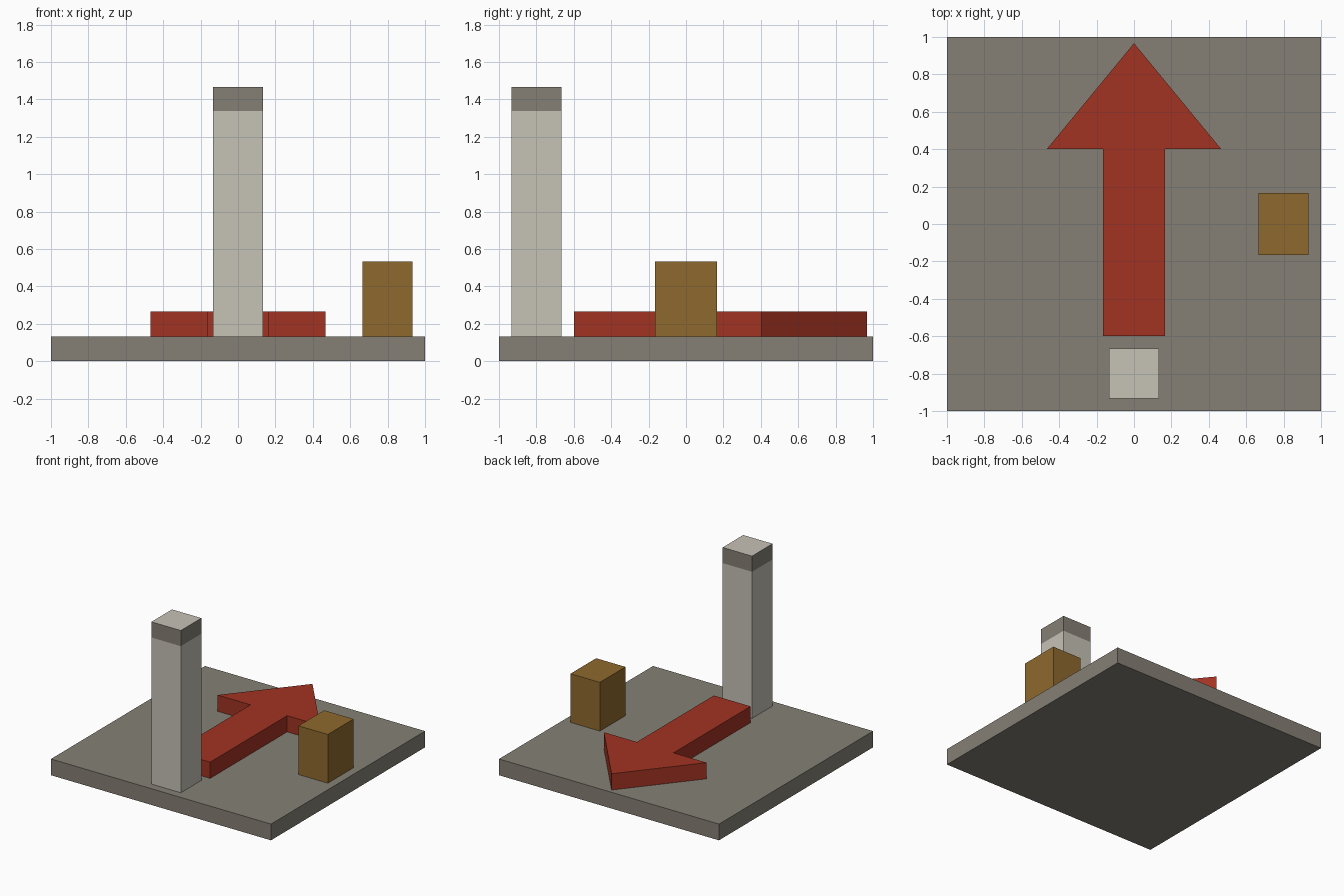
import bpy, bmesh

if "Cube" in bpy.data.objects:
    bpy.data.objects.remove(bpy.data.objects["Cube"])


def material(name, rgb):
    m = bpy.data.materials.new(name)
    m.diffuse_color = (*rgb, 1.0)
    m.use_nodes = True
    m.node_tree.nodes["Principled BSDF"].inputs["Base Color"].default_value = m.diffuse_color
    return m


STONE = material("grey_stone", (0.235, 0.216, 0.178))
PALE = material("pale_stone", (0.565, 0.539, 0.468))
RED = material("red", (0.356, 0.033, 0.016))
BROWN = material("brown", (0.275, 0.141, 0.027))


def prism(name, outline, z0, z1, *mats):
    """Extrude a counter-clockwise xy outline from z0 to z1."""
    bm = bmesh.new()
    face = bm.faces.new([bm.verts.new((x, y, z0)) for x, y in outline])
    ext = bmesh.ops.extrude_face_region(bm, geom=[face], use_keep_orig=True)
    top = [g for g in ext["geom"] if isinstance(g, bmesh.types.BMVert)]
    bmesh.ops.translate(bm, verts=top, vec=(0, 0, z1 - z0))
    bmesh.ops.recalc_face_normals(bm, faces=bm.faces)
    me = bpy.data.meshes.new(name)
    bm.to_mesh(me)
    bm.free()
    for m in mats:
        me.materials.append(m)
    ob = bpy.data.objects.new(name, me)
    bpy.context.collection.objects.link(ob)
    return ob


def rect(x0, x1, y0, y1):
    return [(x0, y0), (x1, y0), (x1, y1), (x0, y1)]


U = 2 / 30      # the model sits on a regular grid
FLOOR = 2 * U

# Base slab
prism("base_slab", rect(-1, 1, -1, 1), 0, FLOOR, STONE)

# Flat arrow pointing to the back
half = [(2.5, -9), (2.5, 6), (7, 6)]
arrow = half + [(0, 14.5)] + [(-x, y) for x, y in reversed(half)]
prism("arrow", [(x * U, y * U) for x, y in arrow], FLOOR, 4 * U, RED)

# Small block on the right
prism("side_block", rect(10 * U, 14 * U, -2.5 * U, 2.5 * U), FLOOR, 8 * U, BROWN)

# Tall pillar with a grey band around its upper end
pillar = prism("pillar", rect(-2 * U, 2 * U, -14 * U, -10 * U), FLOOR, 22 * U, PALE, STONE)
BAND = 1.338
bm = bmesh.new()
bm.from_mesh(pillar.data)
bmesh.ops.bisect_plane(bm, geom=bm.verts[:] + bm.edges[:] + bm.faces[:],
                       plane_co=(0, 0, BAND), plane_no=(0, 0, 1))
bm.normal_update()
for f in bm.faces:
    if f.calc_center_median().z > BAND and abs(f.normal.z) < 0.5:
        f.material_index = 1
bm.to_mesh(pillar.data)
bm.free()
